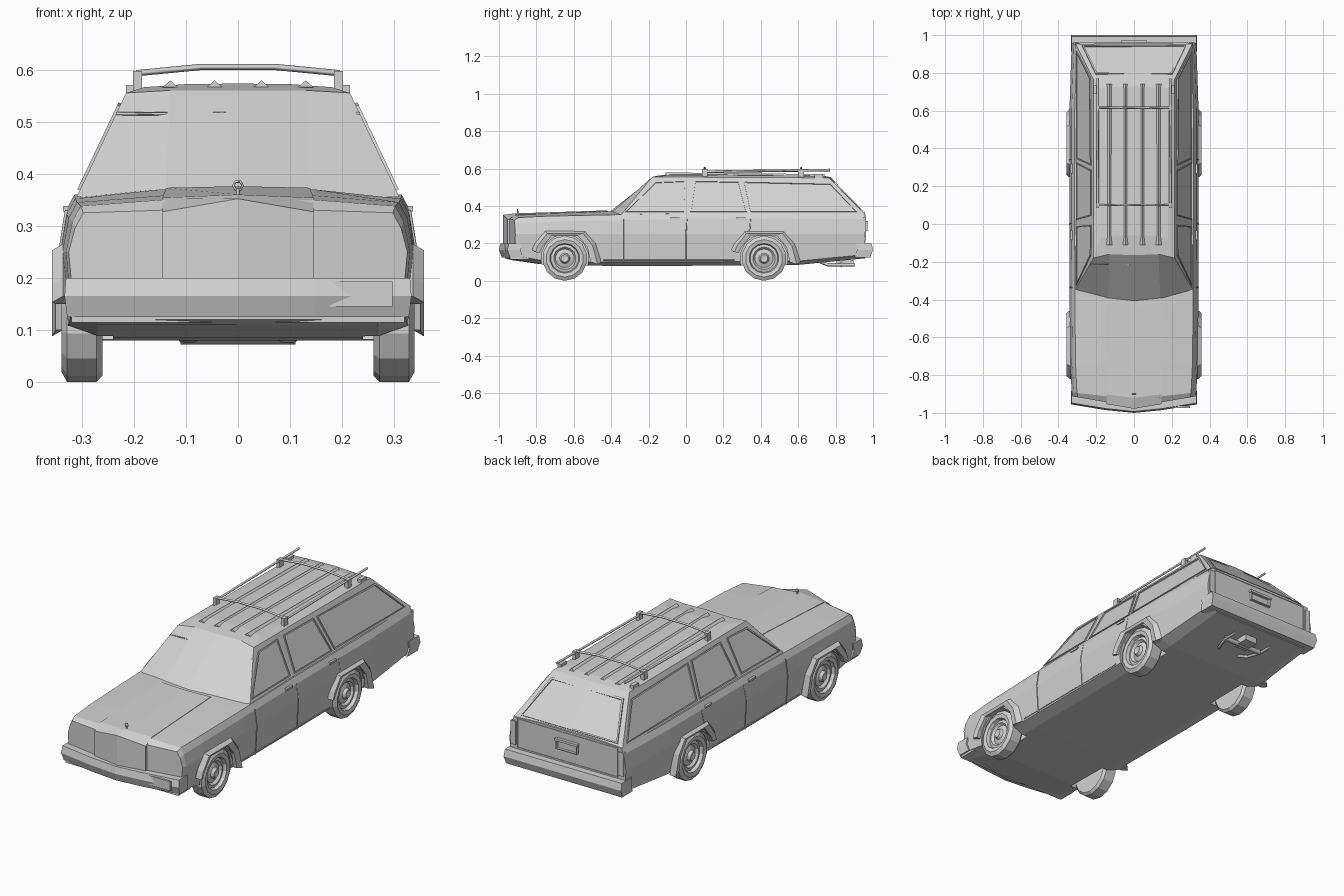
import bpy, bmesh, math
from mathutils import Vector

if "Cube" in bpy.data.objects:
    bpy.data.objects.remove(bpy.data.objects["Cube"])

grey = bpy.data.materials.new("plain_grey")
grey.use_nodes = True
grey.diffuse_color = (0.65, 0.65, 0.65, 1)
grey.node_tree.nodes["Principled BSDF"].inputs["Base Color"].default_value = grey.diffuse_color


# ---------- helpers ----------
def add(name, bm):
    bmesh.ops.recalc_face_normals(bm, faces=bm.faces)
    me = bpy.data.meshes.new(name)
    bm.to_mesh(me)
    bm.free()
    me.materials.append(grey)
    ob = bpy.data.objects.new(name, me)
    bpy.context.collection.objects.link(ob)
    return ob


def loft(name, halves):
    """Skin half outlines (first and last point on x = 0), mirrored across x."""
    bm = bmesh.new()
    n = len(halves[0])
    rings = []
    for half in halves:
        right = [bm.verts.new(p) for p in half]
        left = [bm.verts.new((-p[0], p[1], p[2])) for p in half[1:-1]]
        rings.append(right + left[::-1])
    m = len(rings[0])
    for a, b in zip(rings, rings[1:]):
        for i in range(m):
            j = (i + 1) % m
            bm.faces.new((a[i], a[j], b[j], b[i]))
    for r in (rings[0], rings[-1]):
        bm.faces.new(r[:n])
        bm.faces.new(r[n - 1:] + r[:1])
    return add(name, bm)


def box(name, centre, size):
    bm = bmesh.new()
    bmesh.ops.create_cube(bm, size=1)
    for v in bm.verts:
        v.co = Vector(centre) + v.co * Vector(size)
    return add(name, bm)


def rod(name, pts, radius=0.003, closed=False):
    """Four-sided bar along a path."""
    cu = bpy.data.curves.new(name, 'CURVE')
    cu.dimensions = '3D'
    cu.bevel_depth, cu.bevel_resolution, cu.use_fill_caps = radius, 0, True
    sp = cu.splines.new('POLY')
    sp.points.add(len(pts) - 1)
    for p, co in zip(sp.points, pts):
        p.co = (*co, 1)
    sp.use_cyclic_u = closed
    tmp = bpy.data.objects.new(name, cu)
    bpy.context.collection.objects.link(tmp)
    dg = bpy.context.evaluated_depsgraph_get()
    bm = bmesh.new()
    bm.from_mesh(bpy.data.meshes.new_from_object(tmp.evaluated_get(dg)))
    bpy.data.objects.remove(tmp)
    return add(name, bm)


def frame(name, pts, width=0.009, height=0.01):
    """Raised border around a window or panel."""
    bm = bmesh.new()
    f = bm.faces.new([bm.verts.new(p) for p in pts])
    bm.normal_update()
    bmesh.ops.inset_region(bm, faces=[f], thickness=width, use_boundary=True)
    bmesh.ops.delete(bm, geom=[f], context='FACES_ONLY')
    ob = add(name, bm)
    mod = ob.modifiers.new("thickness", 'SOLIDIFY')
    mod.thickness, mod.offset = height, 0
    return ob


def lathe(name, profile, y, z, side, steps=14):
    """Turn (x, radius) points about an axle."""
    bm = bmesh.new()
    rings = []
    for x, r in profile:
        ang = [2 * math.pi * i / steps - math.pi / 2 for i in range(steps)]
        rings.append([bm.verts.new((side * x, y + r * math.cos(a), z + r * math.sin(a))) for a in ang])
    for a, b in zip(rings, rings[1:]):
        for i in range(steps):
            j = (i + 1) % steps
            bm.faces.new((a[i], a[j], b[j], b[i]))
    bm.faces.new(rings[0])
    bm.faces.new(rings[-1])
    return add(name, bm)


# ---------- lower body ----------
def section(y, zb, w, zs, zt, bow=0):
    half = [(0, zb), (0.27, zb), (w - 0.01, zb + 0.02), (w, 0.25), (w - 0.012, zs - 0.03),
            (w - 0.028, zs), (0.145, zt), (0, zt)]
    return [(x, y + bow * x, z) for x, z in half]


body = loft("lower_body", [
    section(-0.968, 0.12, 0.325, 0.325, 0.33, 0.17),
    section(-0.93, 0.11, 0.33, 0.338, 0.35, 0.12),
    section(-0.75, 0.085, 0.337, 0.345, 0.358),
    section(-0.43, 0.08, 0.341, 0.352, 0.37),
    section(0, 0.08, 0.342, 0.36, 0.37),
    section(0.6, 0.085, 0.342, 0.36, 0.37),
    section(0.957, 0.12, 0.33, 0.36, 0.365)])

# wheel wells
WHEELS = {"front": -0.648, "rear": 0.417}
for y in WHEELS.values():
    for s in (1, -1):
        cutter = lathe("well_cutter", [(0.24, 0.128), (0.45, 0.128)], y, 0.12, s)
        cutter.hide_render = True
        mod = body.modifiers.new("well", 'BOOLEAN')
        mod.operation, mod.object = 'DIFFERENCE', cutter
        bpy.context.view_layer.objects.active = body
        bpy.ops.object.modifier_apply(modifier=mod.name)
        bpy.data.objects.remove(cutter)

# ---------- cabin and roof ----------
loft("cabin", [
    [(0, -0.425, 0.355), (0.14, -0.41, 0.355), (0.31, -0.345, 0.355), (0.31, 0.957, 0.355), (0, 0.957, 0.355)],
    [(0, -0.165, 0.56), (0.13, -0.16, 0.56), (0.215, -0.18, 0.555), (0.215, 0.765, 0.55), (0, 0.775, 0.553)],
    [(0, -0.06, 0.573), (0.1, -0.06, 0.572), (0.18, -0.08, 0.566), (0.18, 0.72, 0.56), (0, 0.73, 0.563)]])

# ---------- hood, bumpers ----------
def ridge(y, bow, x, zb, z1, z2):
    return [(0, y, zb), (x, y + bow * x, zb), (x, y + bow * x, z1), (0, y, z2)]


loft("grille_and_hood_ridge", [ridge(-0.978, 0.17, 0.145, 0.19, 0.327, 0.352),
                               ridge(-0.92, 0.12, 0.145, 0.19, 0.354, 0.36),
                               ridge(-0.43, 0.1, 0.138, 0.3, 0.373, 0.376)])


def bumper_rings(outline):
    for z, k in ((0.125, 0.985), (0.165, 1), (0.2, 0.992)):
        yield [(x * k, y * k, z) for x, y in outline]


loft("front_bumper", list(bumper_rings([(0, -1), (0.15, -0.985), (0.333, -0.955), (0.333, -0.885), (0.3, -0.885), (0, -0.92)])))
loft("rear_bumper", list(bumper_rings([(0, 0.93), (0.3, 0.915), (0.333, 0.915), (0.333, 1), (0, 1)])))
box("front_valance", (0, -0.89, 0.12), (0.64, 0.1, 0.012))
loft("number_plate", [[(x, y, z) for x, y, z in ((0, -0.99, z), (0.06, -0.99, z), (0.06, -0.98, z), (0, -0.98, z))]
                      for z in (0.145, 0.193)]).location = (0.237, 0.016, 0)
rod("ornament_post", [(0, -0.9, 0.35), (0, -0.9, 0.372)], 0.004)
rod("ornament_ring", [(0.009 * math.cos(a), -0.9, 0.377 + 0.009 * math.sin(a))
                      for a in (i * math.pi / 3 for i in range(6))], 0.0025, True)

# windscreen trim
rod("windscreen_top_trim", [(x, y, 0.515) for x, y in
    ((-0.234, -0.213), (-0.132, -0.21), (0, -0.217), (0.132, -0.21), (0.234, -0.213))])

# ---------- tailgate ----------
frame("rear_window_frame", [(-0.275, 0.944, 0.37), (0.275, 0.944, 0.37), (0.203, 0.793, 0.525), (-0.203, 0.793, 0.525)], 0.012)
frame("tailgate_frame", [(-0.285, 0.957, 0.205), (0.285, 0.957, 0.205), (0.285, 0.957, 0.355), (-0.285, 0.957, 0.355)], 0.006, 0.006)
frame("tailgate_plate_holder", [(-0.06, 0.96, 0.265), (0.06, 0.96, 0.265), (0.06, 0.96, 0.315), (-0.06, 0.96, 0.315)], 0.006, 0.02)
box("tailgate_handle", (0, 0.963, 0.313), (0.13, 0.02, 0.012))


# ---------- side parts, mirrored ----------
def glass_x(z):
    return 0.31 - (z - 0.355) * 0.475


def side_x(z):
    if z < 0.25:
        return 0.333 + (z - 0.1) * 0.06
    return 0.342 - max(0, z - 0.25) * 0.16


WINDOWS = {
    "front_door_window": [(-0.325, 0.368), (-0.165, 0.53), (-0.005, 0.535), (-0.012, 0.368)],
    "rear_door_window": [(0.022, 0.368), (0.045, 0.535), (0.285, 0.532), (0.325, 0.368)],
    "cargo_window": [(0.345, 0.368), (0.31, 0.53), (0.775, 0.522), (0.915, 0.368)]}
SEAMS = {
    "front_door_front_seam": [(-0.335, 0.1), (-0.335, 0.25), (-0.335, 0.33)],
    "door_middle_seam": [(0, 0.1), (0, 0.25), (0.005, 0.33)],
    "rear_door_seam": [(0.265, 0.2), (0.34, 0.26), (0.345, 0.33)],
    "sill_seam": [(-0.44, 0.11), (0.26, 0.11)]}
TYRE = [(0.328, 0.001), (0.332, 0.02), (0.318, 0.028), (0.31, 0.05), (0.322, 0.06), (0.318, 0.075),
        (0.335, 0.08), (0.339, 0.1), (0.328, 0.12), (0.272, 0.12), (0.26, 0.108), (0.26, 0.001)]

for s, label in ((1, "left"), (-1, "right")):
    for name, pts in WINDOWS.items():
        frame(f"{name}_{label}", [(s * glass_x(z), y, z) for y, z in pts])
    for name, pts in SEAMS.items():
        rod(f"{name}_{label}", [(s * side_x(z), y, z) for y, z in pts])
    for y, door in ((-0.06, "front"), (0.293, "rear")):
        box(f"{door}_door_handle_{label}", (s * 0.329, y, 0.333), (0.014, 0.05, 0.011))
    box(f"tail_lamp_{label}", (s * 0.305, 0.955, 0.28), (0.03, 0.016, 0.12))
    box(f"roof_corner_lamp_{label}", (s * 0.205, 0.71, 0.56), (0.02, 0.045, 0.02))

    for end, y in WHEELS.items():
        lathe(f"{end}_wheel_{label}", TYRE, y, 0.12, s)
        # angular flare around the wheel
        outer = [(-0.175, 0.165), (-0.16, 0.2), (-0.105, 0.265), (0.11, 0.265), (0.165, 0.2), (0.195, 0.1)]
        inner = [(-0.135, 0.15), (-0.12, 0.18), (-0.07, 0.24), (0.07, 0.24), (0.12, 0.18), (0.138, 0.1)]
        rows = [[(0.336, p) for p in outer], [(0.357, (p[0] * 0.9, p[1] - 0.012)) for p in outer],
                [(0.35, p) for p in inner], [(0.3, p) for p in inner]]
        bm = bmesh.new()
        grid = [[bm.verts.new((s * x, y + p[0], p[1])) for x, p in row] for row in rows]
        for a, b in zip(grid, grid[1:] + grid[:1]):
            for i in range(len(a) - 1):
                bm.faces.new((a[i], a[i + 1], b[i + 1], b[i]))
        for i in (0, -1):
            bm.faces.new([row[i] for row in grid])
        add(f"{end}_wheel_flare_{label}", bm)

    # roof rack side rail and its feet
    rod(f"rack_rail_{label}", [(s * 0.192, 0.09, 0.583), (s * 0.192, 0.77, 0.592)], 0.007)
    for y in (0.1, 0.615):
        box(f"rack_foot_{label}", (s * 0.193, y, 0.575), (0.018, 0.03, 0.045))
    # raised roof strips
    for x in (0.045, 0.13):
        bm = bmesh.new()
        ends = [[bm.verts.new((s * x + dx, y, z + dz)) for dx, dz in ((-0.015, 0), (0, 0.013), (0.015, 0))]
                for y, z in ((-0.11, 0.566), (0.74, 0.557))]
        for i in range(3):
            j = (i + 1) % 3
            bm.faces.new((ends[0][i], ends[0][j], ends[1][j], ends[1][i]))
        for e in ends:
            bm.faces.new(e)
        add(f"roof_strip_{label}", bm)
    # tow hitch arm
    rod(f"hitch_arm_{label}", [(s * 0.06, 0.72, 0.1), (s * 0.085, 0.76, 0.085), (s * 0.11, 0.83, 0.085), (s * 0.11, 0.9, 0.085)], 0.009)

# rack cross bars and hitch bar
for y, name in ((0.1, "front"), (0.615, "rear")):
    rod(f"rack_{name}_bar", [(-0.195, y, 0.593), (-0.07, y, 0.605), (0.07, y, 0.605), (0.195, y, 0.593)], 0.006)
rod("hitch_cross_bar", [(-0.11, 0.83, 0.088), (0.11, 0.83, 0.088)], 0.016)
box("hitch_mount", (0, 0.85, 0.095), (0.07, 0.09, 0.03))
